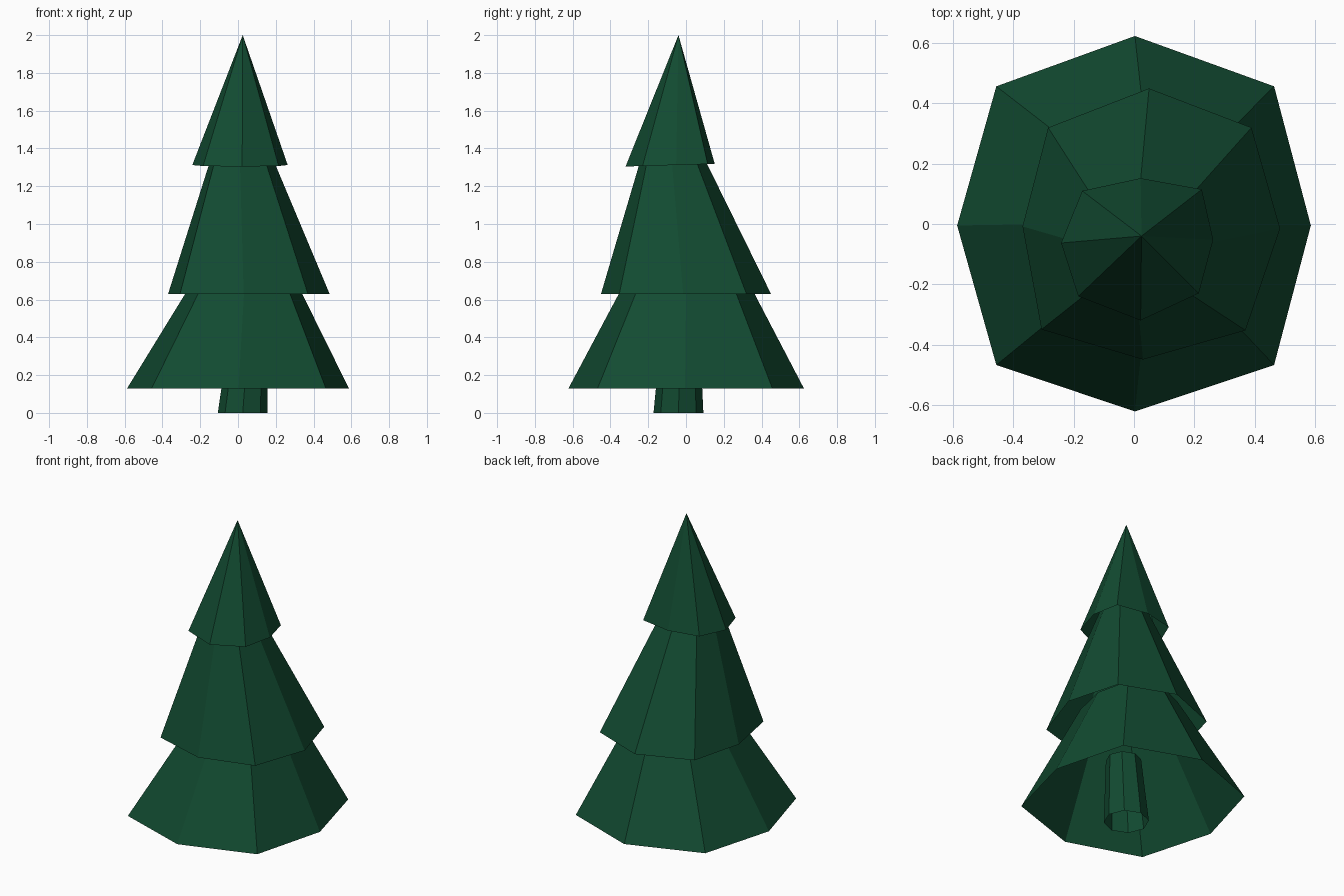
import bpy, math

if "Cube" in bpy.data.objects:
    bpy.data.objects.remove(bpy.data.objects["Cube"])

green = bpy.data.materials.new("pine green")
green.diffuse_color = (0.006, 0.070, 0.031, 1)
green.use_nodes = True
green.node_tree.nodes["Principled BSDF"].inputs["Base Color"].default_value = green.diffuse_color


def loft(name, rings, tip=None):
    """Open shell through eight-point rings, optionally closed to a tip."""
    n = len(rings[0])
    verts = [p for ring in rings for p in ring]
    faces = []
    for r in range(len(rings) - 1):
        for i in range(n):
            j = (i + 1) % n
            faces.append((r * n + i, r * n + j, (r + 1) * n + j, (r + 1) * n + i))
    if tip:
        verts.append(tip)
        last = (len(rings) - 1) * n
        faces += [(last + i, last + (i + 1) % n, len(verts) - 1) for i in range(n)]
    mesh = bpy.data.meshes.new(name)
    mesh.from_pydata(verts, [], faces)
    mesh.materials.append(green)
    ob = bpy.data.objects.new(name, mesh)
    bpy.context.collection.objects.link(ob)
    return ob


def octagon(cx, cy, r, z):
    return [(cx + r * math.cos(i * math.pi / 4), cy + r * math.sin(i * math.pi / 4), z)
            for i in range(8)]


def tier(name, rim, z, centre, top_centre, scale, z_seen, z_top):
    """Skirt from an uneven rim; scale is measured at z_seen, extended to z_top."""
    t = (z_top - z) / (z_seen - z)
    top = []
    for x, y in rim:
        sx = top_centre[0] + (x - centre[0]) * scale[0]
        sy = top_centre[1] + (y - centre[1]) * scale[1]
        top.append((x + (sx - x) * t, y + (sy - y) * t, z_top))
    return loft(name, [[(x, y, z) for x, y in rim], top])


# Trunk: slightly leaning open tube
loft("trunk", [octagon(0.025, -0.04, 0.132, 0), octagon(0.055, -0.03, 0.103, 0.40)])

# Lower branches
tier("lower_branches",
     [(0.587, -0.005), (0.465, 0.457), (0.003, 0.624), (-0.457, 0.457),
      (-0.587, -0.005), (-0.457, -0.468), (0.003, -0.622), (0.465, -0.468)],
     0.13, (0, 0), (0.03, 0.003), (0.528, 0.577), 0.63, 0.76)

# Middle branches
tier("middle_branches",
     [(0.485, -0.015), (0.39, 0.32), (0.05, 0.45), (-0.285, 0.32),
      (-0.37, -0.008), (-0.307, -0.35), (0.03, -0.45), (0.37, -0.353)],
     0.63, (0.057, 0), (0.022, -0.067), (0.415, 0.405), 1.31, 1.44)

# Upper branches: pointed tip with a gently uneven rim
rim = [(0.263, -0.052), (0.225, 0.115), (0.022, 0.152), (-0.172, 0.11),
       (-0.242, -0.063), (-0.185, -0.24), (0.022, -0.32), (0.215, -0.23)]
loft("upper_branches", [[(x, y, 1.314 + 0.03 * y) for x, y in rim]], (0.025, -0.04, 2.0))
